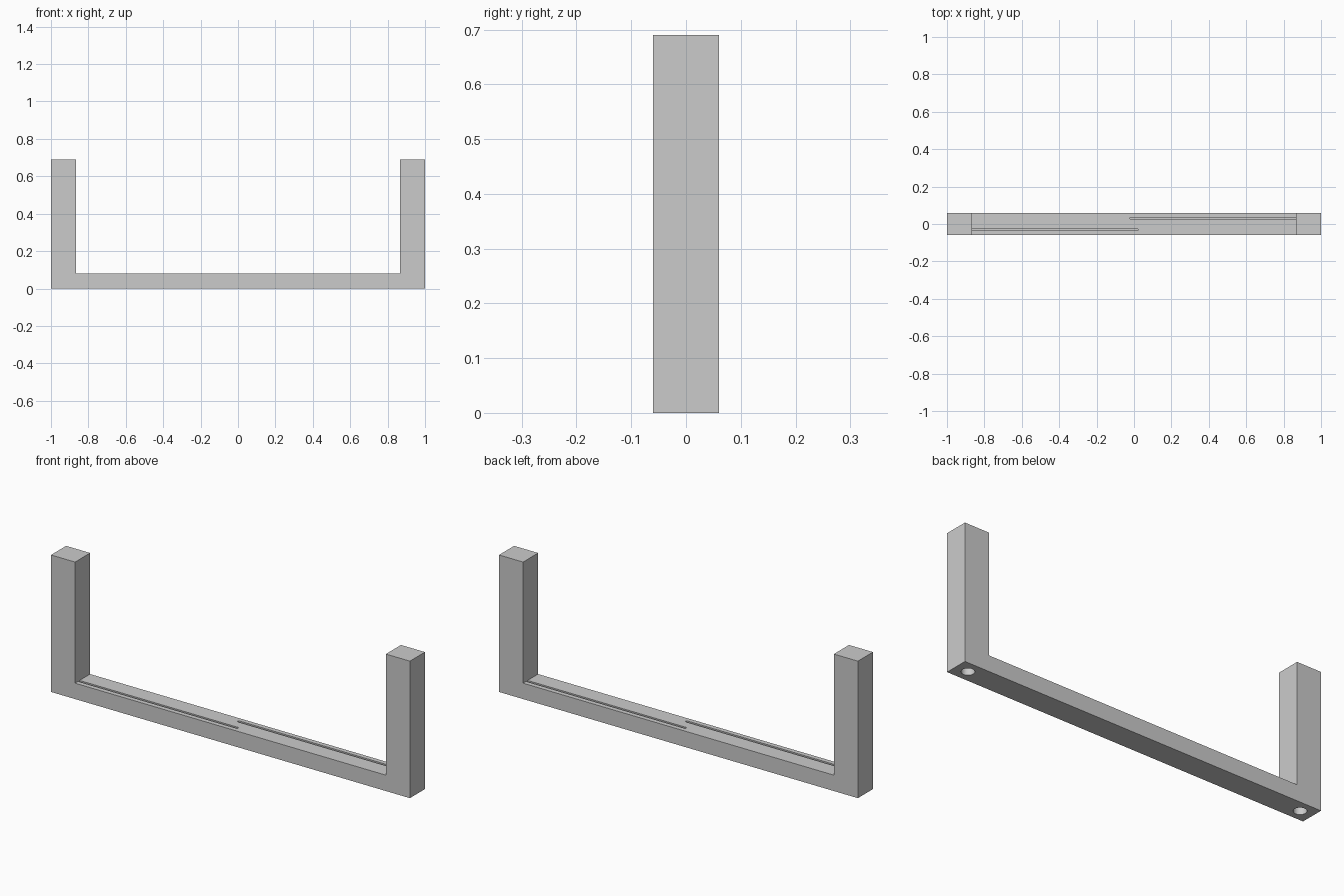
import bpy, bmesh, math
from mathutils import Matrix

cube = bpy.data.objects.get("Cube")
if cube:
    bpy.data.objects.remove(cube, do_unlink=True)

DEPTH = 0.12          # front to back
INNER = 0.866         # inner face of the uprights
HEIGHT = 0.69
BASE = 0.08           # thickness of the crossbar

grey = bpy.data.materials.new("plain grey")
grey.use_nodes = True
grey.diffuse_color = (0.6, 0.6, 0.6, 1)
grey.node_tree.nodes["Principled BSDF"].inputs["Base Color"].default_value = (0.6, 0.6, 0.6, 1)


def extrude_outline(name, points, offset):
    """Make a solid by extruding a flat outline along an offset vector."""
    bm = bmesh.new()
    face = bm.faces.new([bm.verts.new(p) for p in points])
    result = bmesh.ops.extrude_face_region(bm, geom=[face])
    verts = [v for v in result["geom"] if isinstance(v, bmesh.types.BMVert)]
    bmesh.ops.translate(bm, verts=verts, vec=offset)
    bmesh.ops.recalc_face_normals(bm, faces=bm.faces)
    mesh = bpy.data.meshes.new(name)
    bm.to_mesh(mesh)
    bm.free()
    mesh.materials.append(grey)
    obj = bpy.data.objects.new(name, mesh)
    bpy.context.collection.objects.link(obj)
    return obj


def arc(cx, cy, z, r, start, end, steps):
    angles = [start + (end - start) * i / steps for i in range(steps + 1)]
    return [(cx + r * math.cos(a), cy + r * math.sin(a), z) for a in angles]


# U-shaped frame: crossbar with an upright at each end
half = [(1, 0), (1, HEIGHT), (INNER, HEIGHT), (INNER, BASE)]
outline = half + [(-x, z) for x, z in reversed(half)]
frame = extrude_outline("bracket_frame", [(x, -DEPTH / 2, z) for x, z in outline], (0, DEPTH, 0))

cutters = []
for turn in (0, math.pi):
    # Long groove in the crossbar, with a rounded end just past the middle
    r, floor = 0.006, BASE - 0.04
    tip = arc(0.022 - r, -0.03, floor, r, -math.pi / 2, math.pi / 2, 8)
    wall = [(-INNER, -0.03 + r, floor), (-INNER, -0.03 - r, floor)]
    groove = extrude_outline("groove_cutter", tip + wall, (0, 0, 0.06))
    # Blind round hole under each upright
    ring = arc(-0.933, 0, -0.02, 0.03, 0, math.tau, 32)[:-1]
    hole = extrude_outline("hole_cutter", ring, (0, 0, 0.12))
    for cutter in (groove, hole):
        cutter.data.transform(Matrix.Rotation(turn, 4, "Z"))
        cutter.hide_render = True
        cutters.append(cutter)

# Cut the grooves and holes
bpy.ops.object.select_all(action="DESELECT")
bpy.context.view_layer.objects.active = frame
frame.select_set(True)
for cutter in cutters:
    mod = frame.modifiers.new("cut", "BOOLEAN")
    mod.operation = "DIFFERENCE"
    mod.solver = "EXACT"
    mod.object = cutter
    bpy.ops.object.modifier_apply(modifier=mod.name)
    bpy.data.objects.remove(cutter, do_unlink=True)

bpy.ops.object.shade_smooth_by_angle(angle=math.radians(30))
